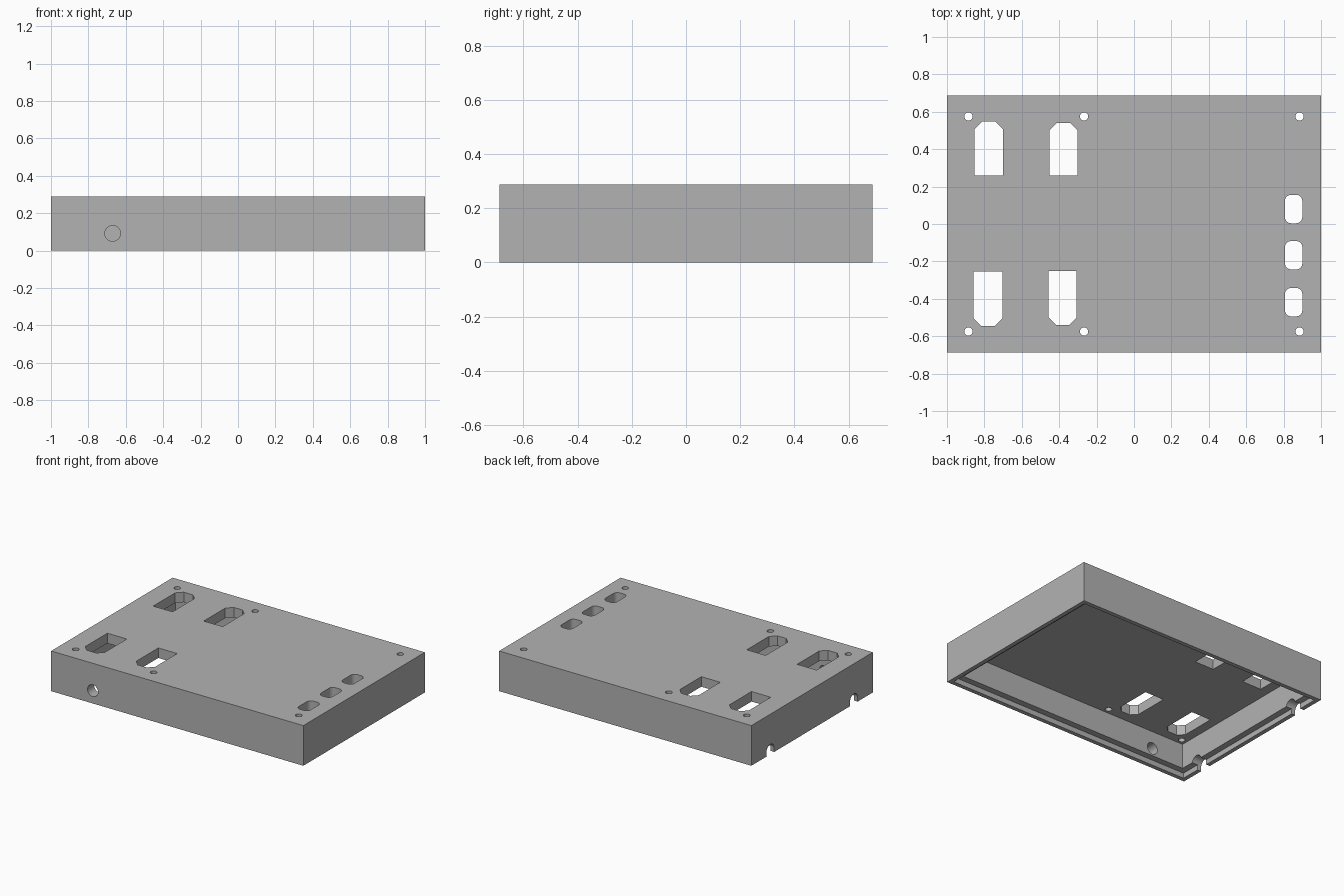
import bpy
import bmesh
import math
from mathutils import Matrix, Vector

old = bpy.data.objects.get("Cube")
if old:
    bpy.data.objects.remove(old, do_unlink=True)

HALF_X, HALF_Y, HEIGHT = 1.0, 0.688, 0.288
WALL, RIM, LEDGE, CEILING = 0.075, 0.03, 0.037, 0.216

grey = bpy.data.materials.new("plain grey")
grey.use_nodes = True
grey.diffuse_color = (0.45, 0.45, 0.45, 1)
grey.node_tree.nodes["Principled BSDF"].inputs["Base Color"].default_value = grey.diffuse_color


def prism(name, outline, low, high, matrix=Matrix()):
    """Extrude a counter-clockwise outline along local z, then place it."""
    bm = bmesh.new()
    base = bm.faces.new([bm.verts.new((x, y, low)) for x, y in outline])
    top = bmesh.ops.extrude_face_region(bm, geom=[base])
    verts = [g for g in top["geom"] if isinstance(g, bmesh.types.BMVert)]
    bmesh.ops.translate(bm, verts=verts, vec=Vector((0, 0, high - low)))
    bmesh.ops.recalc_face_normals(bm, faces=bm.faces)
    bm.transform(matrix)
    mesh = bpy.data.meshes.new(name)
    bm.to_mesh(mesh)
    bm.free()
    mesh.materials.append(grey)
    obj = bpy.data.objects.new(name, mesh)
    bpy.context.collection.objects.link(obj)
    return obj


def rect(x0, x1, y0, y1):
    return [(x0, y0), (x1, y0), (x1, y1), (x0, y1)]


def arc(cx, cy, r, start, end, steps):
    angles = [math.radians(start + (end - start) * i / steps) for i in range(steps + 1)]
    return [(cx + r * math.cos(a), cy + r * math.sin(a)) for a in angles]


def circle(cx, cy, r):
    return arc(cx, cy, r, 0, 360, 32)[:-1]


def rounded(x0, x1, y0, y1, r):
    return (arc(x1 - r, y1 - r, r, 0, 90, 4) + arc(x0 + r, y1 - r, r, 90, 180, 4)
            + arc(x0 + r, y0 + r, r, 180, 270, 4) + arc(x1 - r, y0 + r, r, 270, 360, 4))


def chamfered(x0, x1, inner, outer, c=0.04):
    """Slot with its two outer corners cut off."""
    s = math.copysign(c, outer - inner)
    return [(x0, inner), (x1, inner), (x1, outer - s), (x1 - c, outer),
            (x0 + c, outer), (x0, outer - s)]


def cut(target, cutter):
    mod = target.modifiers.new("cut", 'BOOLEAN')
    mod.operation = 'DIFFERENCE'
    mod.solver = 'EXACT'
    mod.object = cutter
    bpy.context.view_layer.objects.active = target
    bpy.ops.object.modifier_apply(modifier=mod.name)
    bpy.data.objects.remove(cutter, do_unlink=True)


# Enclosure shell, hollow from below with a stepped rim
lid = prism("enclosure_lid", rect(-HALF_X, HALF_X, -HALF_Y, HALF_Y), 0, HEIGHT)
for inset, low, high in ((WALL, -0.1, CEILING), (RIM, -0.2, LEDGE)):
    hx, hy = HALF_X - inset, HALF_Y - inset
    cut(lid, prism("cavity_cutter", rect(-hx, hx, -hy, hy), low, high))

# Openings through the top: large slots, small slots, screw holes
top_openings = [
    chamfered(-0.853, -0.70, 0.258, 0.547),
    chamfered(-0.452, -0.302, 0.258, 0.541),
    chamfered(-0.858, -0.703, -0.255, -0.545),
    chamfered(-0.457, -0.307, -0.25, -0.54),
]
top_openings += [rounded(0.807, 0.90, y - 0.076, y + 0.076, 0.032) for y in (0.08, -0.167, -0.418)]
top_openings += [circle(x, y, 0.022) for x in (-0.885, -0.267, 0.885) for y in (-0.575, 0.575)]
for outline in top_openings:
    cut(lid, prism("top_cutter", outline, 0.15, 0.4))

# Round hole in the front wall
stand = Matrix.Rotation(math.pi / 2, 4, 'X')
cut(lid, prism("front_hole_cutter", circle(-0.67, 0.092, 0.042), 0.55, 0.75, stand))

# Arched cable notches at the bottom of the right wall
side = Matrix(((0, 0, 1, 0), (1, 0, 0, 0), (0, 1, 0, 0), (0, 0, 0, 1)))
for y in (-0.473, 0.473):
    arch = arc(y, 0.028, 0.044, 0, 180, 16) + [(y - 0.044, -0.1), (y + 0.044, -0.1)]
    cut(lid, prism("notch_cutter", arch, -1.1, -0.85, side))

# Smooth round holes, sharp edges elsewhere
bpy.ops.object.select_all(action='DESELECT')
lid.select_set(True)
bpy.context.view_layer.objects.active = lid
bpy.ops.object.shade_smooth_by_angle(angle=math.radians(30))
